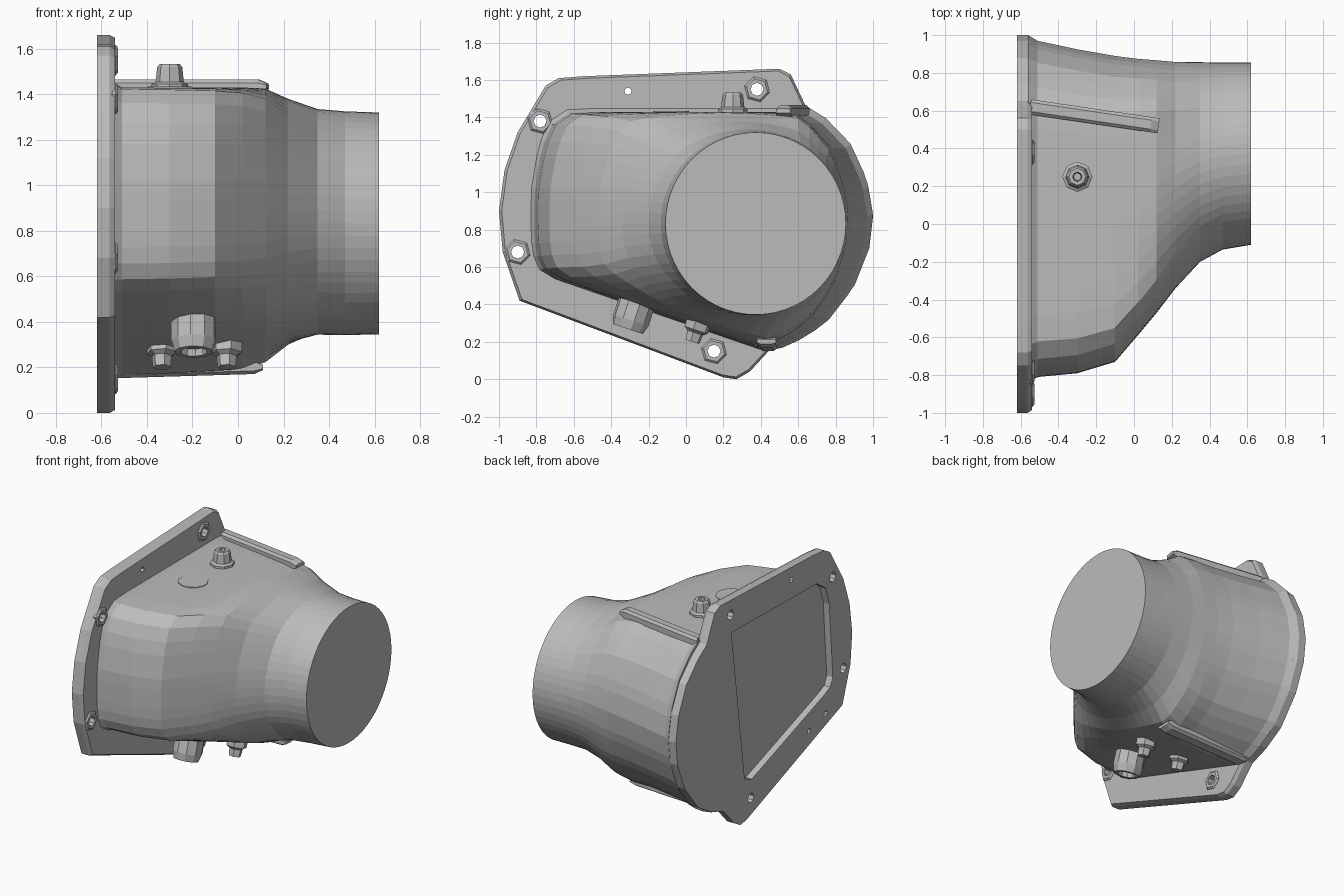
import bpy, bmesh, math
from mathutils import Vector

cube = bpy.data.objects.get("Cube")
if cube:
    bpy.data.objects.remove(cube, do_unlink=True)

GREY = (0.5, 0.5, 0.5, 1.0)
mat = bpy.data.materials.new("plain grey")
mat.use_nodes = True
mat.diffuse_color = GREY
mat.node_tree.nodes["Principled BSDF"].inputs["Base Color"].default_value = GREY


def loft(name, rings):
    """Skin equal-length rings of points and cap both ends."""
    bm = bmesh.new()
    rows = [[bm.verts.new(p) for p in ring] for ring in rings]
    n = len(rows[0])
    for a, b in zip(rows, rows[1:]):
        for i in range(n):
            j = (i + 1) % n
            bm.faces.new((a[i], a[j], b[j], b[i]))
    bm.faces.new(rows[0])
    bm.faces.new(rows[-1])
    bmesh.ops.recalc_face_normals(bm, faces=bm.faces)
    mesh = bpy.data.meshes.new(name)
    bm.to_mesh(mesh)
    bm.free()
    mesh.materials.append(mat)
    obj = bpy.data.objects.new(name, mesh)
    bpy.context.collection.objects.link(obj)
    return obj


def turned(name, base, axis, profile, sides):
    """Turned part: profile is (radius, height) pairs along the axis."""
    axis = Vector(axis).normalized()
    u = axis.orthogonal().normalized()
    v = axis.cross(u)
    angles = [math.tau * i / sides for i in range(sides)]
    return loft(name, [[Vector(base) + axis * h + (u * math.cos(a) + v * math.sin(a)) * r
                        for a in angles] for r, h in profile])


def beam(name, start, end, w, h):
    """Bar with a chamfered top and sloped far end, between two points."""
    start, end = Vector(start), Vector(end)
    along = (end - start).normalized()
    side = along.cross(Vector((0, 0, 1))).normalized()
    up = side.cross(along) * (1 if h > 0 else -1)
    section = [(-w, -abs(h)), (-w, abs(h) * 0.5), (-w * 0.6, abs(h)),
               (w * 0.6, abs(h)), (w, abs(h) * 0.5), (w, -abs(h))]
    place = lambda p, k: [p + side * a + up * b * k for a, b in section]
    return loft(name, [place(start, 1), place(end - along * 0.04, 1), place(end, 0.4)])


def cut(target, cutter):
    mod = target.modifiers.new("cut", 'BOOLEAN')
    mod.operation = 'DIFFERENCE'
    mod.solver = 'EXACT'
    mod.object = cutter
    bpy.context.view_layer.objects.active = target
    bpy.ops.object.modifier_apply(modifier=mod.name)


def slab(name, outline, x0, x1, taper=1.0):
    mid = Vector((0, 0.85))
    ring = lambda x, k: [(x, *(mid + (Vector(p) - mid) * k)) for p in outline]
    return loft(name, [ring(x0, 1), ring(x0 + (x1 - x0) * 0.7, 1), ring(x1, taper)])


# Rounded shoulder shared by the flange and the duct
shoulder = [(0.6, 0.22), (0.75, 0.31), (0.9, 0.5), (0.98, 0.7), (1, 0.87),
            (0.97, 1.05), (0.88, 1.24), (0.75, 1.37)]

# Mounting flange
flange = slab("mounting_flange", [(-1, 0.9), (-0.98, 0.68), (-0.89, 0.42), (0.2, 0.01),
              (0.27, 0), (0.34, 0.04), (0.46, 0.17)] + shoulder +
              [(0.65, 1.44), (0.56, 1.63), (0.5, 1.66), (-0.55, 1.62), (-0.68, 1.61),
               (-0.75, 1.57), (-0.9, 1.32), (-0.97, 1.12)], -0.62, -0.54, 0.985)

# Recessed panel in the flange back
pocket = slab("pocket_cutter", [(0.37, 1.42), (-0.6, 1.4), (-0.7, 1.33), (-0.74, 1.2),
              (-0.78, 0.66), (-0.75, 0.6), (-0.67, 0.565), (0.14, 0.28), (0.22, 0.31)],
              -0.7, -0.572)
cut(flange, pocket)
bpy.data.objects.remove(pocket)

# Bolt holes with raised bosses
X = (1, 0, 0)
for y, z in [(0.38, 1.55), (-0.78, 1.38), (-0.9, 0.68), (0.15, 0.15)]:
    hole = turned("hole_cutter", (-0.7, y, z), X, [(0.035, 0), (0.035, 0.3)], 8)
    boss = turned("bolt_boss", (-0.56, y, z), X, [(0.07, 0), (0.07, 0.022), (0.058, 0.032)], 6)
    cut(flange, hole)
    cut(boss, hole)
    bpy.data.objects.remove(hole)

# Small pin holes, two of them blind
for y, z, depth in [(-0.31, 1.54, 0.3), (-0.51, 0.375, 0.12), (-0.7, 0.43, 0.12)]:
    hole = turned("pin_cutter", (-0.7, y, z), X, [(0.02, 0), (0.02, depth)], 6)
    cut(flange, hole)
    bpy.data.objects.remove(hole)

# Duct body: boxy section blending into a round outlet
profile = ([(-0.81, 1.0), (-0.81, 0.75), (-0.79, 0.62), (-0.74, 0.56), (0.42, 0.17),
            (0.48, 0.17)] + shoulder +
           [(0.65, 1.43), (-0.6, 1.43), (-0.7, 1.39), (-0.77, 1.24)])
unit = [Vector(((y + 0.81) / 0.905 - 1, (z - 0.17) / 0.63 - 1)) for y, z in profile]


def reach(direction):
    """Distance from the centre to the boxy profile in a direction."""
    best = 0
    for a, b in zip(unit, unit[1:] + unit[:1]):
        edge = b - a
        det = direction.x * edge.y - direction.y * edge.x
        if abs(det) > 1e-9:
            dist = (a.x * edge.y - a.y * edge.x) / det
            s = (a.x * direction.y - a.y * direction.x) / det
            if dist > 0 and -1e-6 <= s <= 1 + 1e-6:
                best = max(best, dist)
    return best


SIDES = 56
dirs = [Vector((math.cos(math.tau * i / SIDES), math.sin(math.tau * i / SIDES)))
        for i in range(SIDES)]
lengths = [reach(d) for d in dirs]

# Stations: x, y range, z range, roundness
stations = [(-0.56, -0.84, 1.0, 0.15, 1.46, 0), (-0.51, -0.81, 0.97, 0.165, 1.43, 0),
            (-0.3, -0.79, 0.925, 0.17, 1.43, 0.02), (-0.1, -0.73, 0.89, 0.18, 1.43, 0.06),
            (0.02, -0.59, 0.875, 0.185, 1.43, 0.13), (0.12, -0.47, 0.868, 0.21, 1.425, 0.3),
            (0.22, -0.34, 0.86, 0.28, 1.38, 0.6), (0.35, -0.2, 0.857, 0.335, 1.335, 0.9),
            (0.47, -0.135, 0.855, 0.342, 1.325, 1), (0.62, -0.11, 0.855, 0.345, 1.32, 1)]
rings = []
for x, y0, y1, z0, z1, t in stations:
    ring = []
    for d, r in zip(dirs, lengths):
        p = d * (r * (1 - t) + t)
        ring.append((x, (y0 + y1) / 2 + p.x * (y1 - y0) / 2, (z0 + z1) / 2 + p.y * (z1 - z0) / 2))
    rings.append(ring)
loft("duct_body", rings)

# Edge ribs above and below
beam("top_rib", (-0.55, 0.62, 1.435), (0.13, 0.52, 1.435), 0.04, 0.03)
beam("bottom_rib", (-0.55, 0.44, 0.18), (0.11, 0.43, 0.2), 0.05, -0.028)

# Top stud with a socket, and a flush disc
UP = (0, 0, 1)
turned("top_stud", (-0.3, 0.25, 1.42), UP,
       [(0.08, 0), (0.08, 0.025), (0.062, 0.035), (0.055, 0.1), (0.045, 0.112),
        (0.025, 0.112), (0.02, 0.06)], 8)
turned("top_disc", (-0.3, -0.08, 1.427), UP, [(0.1, 0), (0.1, 0.007)], 12)

# Studs on the sloped underside
DOWN = (0, -0.314, -0.949)
turned("drain_plug", (-0.195, -0.26, 0.42), DOWN,
       [(0.1, 0), (0.1, 0.11), (0.085, 0.16), (0.06, 0.16), (0.055, 0.13)], 10)
for x in (-0.335, -0.05):
    turned("bottom_stud", (x, 0.07, 0.31), DOWN,
           [(0.07, 0), (0.068, 0.05), (0.045, 0.065), (0.04, 0.115)], 6)
